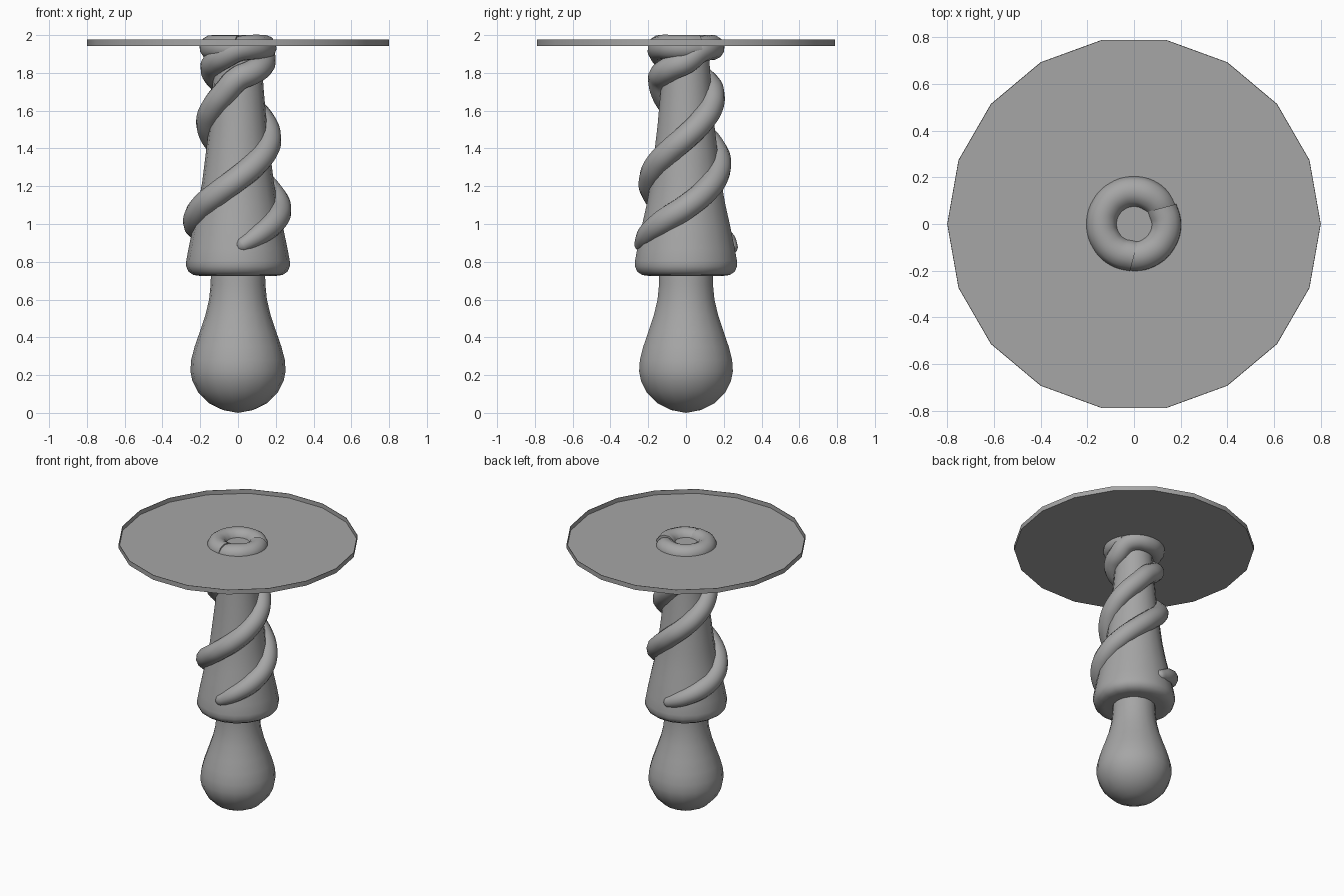
import bpy, bmesh
from math import cos, sin, pi, radians

cube = bpy.data.objects.get("Cube")
if cube:
    bpy.data.objects.remove(cube)

grey = bpy.data.materials.new("plain grey")
GREY = (0.38, 0.38, 0.38, 1)
grey.use_nodes = True
grey.diffuse_color = GREY
grey.node_tree.nodes["Principled BSDF"].inputs["Base Color"].default_value = GREY

SIDES = 18


def add_object(name, mesh):
    """Link a mesh as a grey, smooth object with sharp corners kept."""
    mesh.materials.clear()
    mesh.materials.append(grey)
    obj = bpy.data.objects.new(name, mesh)
    bpy.context.collection.objects.link(obj)
    bpy.ops.object.select_all(action='DESELECT')
    obj.select_set(True)
    bpy.context.view_layer.objects.active = obj
    bpy.ops.object.shade_smooth_by_angle(angle=radians(50))


def lathe(name, profile):
    """Spin (radius, height) pairs around z."""
    bm = bmesh.new()
    verts = [bm.verts.new((r, 0, z)) for r, z in profile]
    edges = [bm.edges.new(pair) for pair in zip(verts, verts[1:])]
    bmesh.ops.spin(bm, geom=verts + edges, cent=(0, 0, 0), axis=(0, 0, 1),
                   angle=2 * pi, steps=SIDES, use_merge=True)
    bmesh.ops.remove_doubles(bm, verts=bm.verts, dist=0.0005)
    bmesh.ops.recalc_face_normals(bm, faces=bm.faces)
    mesh = bpy.data.meshes.new(name)
    bm.to_mesh(mesh)
    bm.free()
    add_object(name, mesh)


def lookup(table, x):
    """Linear interpolation in a table of (x, value) pairs."""
    for (x0, v0), (x1, v1) in zip(table, table[1:]):
        if x <= x1:
            return v0 + (v1 - v0) * max(0, x - x0) / (x1 - x0)
    return table[-1][1]


# distance of the strand centre from the axis, by height
REACH = [(0.86, 0.237), (1.0, 0.227), (1.1, 0.213), (1.22, 0.185),
         (1.35, 0.17), (1.5, 0.16), (1.7, 0.137), (1.85, 0.132), (1.935, 0.138)]
# thickness factor by degrees from the lower tip
TAPER = [(0, 0.35), (5, 0.6), (30, 0.85), (60, 1)]


def strand(name, climb):
    """Tube that winds upward; climb holds (angle in degrees, height)."""
    curve = bpy.data.curves.new(name, 'CURVE')
    curve.dimensions = '3D'
    curve.bevel_depth = 0.067
    curve.bevel_resolution = 4
    curve.resolution_u = 6
    curve.use_fill_caps = True
    start, end = climb[0][0], climb[-1][0]
    angles = [start, start + 5] + list(range(start + 30, end + 1, 30))
    spline = curve.splines.new('BEZIER')
    spline.bezier_points.add(len(angles) - 1)
    for point, a in zip(spline.bezier_points, angles):
        z = lookup(climb, a)
        r = lookup(REACH, z)
        point.co = (r * cos(radians(a)), r * sin(radians(a)), z)
        point.handle_left_type = point.handle_right_type = 'AUTO'
        point.radius = lookup(TAPER, a - start)
    helper = bpy.data.objects.new(name + " path", curve)
    bpy.context.collection.objects.link(helper)
    bpy.context.view_layer.update()
    mesh = bpy.data.meshes.new_from_object(
        helper.evaluated_get(bpy.context.evaluated_depsgraph_get()))
    bpy.data.objects.remove(helper)
    add_object(name, mesh)


# rounded grip at the bottom
lathe("handle", [(0, 0), (0.08, 0.015), (0.155, 0.052), (0.212, 0.11),
                 (0.242, 0.17), (0.252, 0.22), (0.248, 0.28), (0.23, 0.35),
                 (0.202, 0.43), (0.172, 0.52), (0.153, 0.6), (0.145, 0.68),
                 (0.143, 0.76), (0, 0.76)])

# tapered shaft with a rolled lower rim
lathe("shaft", [(0, 0.735), (0.2, 0.725), (0.235, 0.73), (0.262, 0.748),
                (0.274, 0.775), (0.274, 0.805), (0.262, 0.87), (0.235, 1.0),
                (0.212, 1.1), (0.19, 1.22), (0.17, 1.38), (0.153, 1.52),
                (0.137, 1.7), (0.13, 1.8), (0.12, 1.955), (0, 1.955)])

# broad shallow tray: thin floor with a low upright rim
lathe("disc", [(0, 1.943), (0.8, 1.943), (0.8, 1.977), (0.797, 1.977),
               (0.797, 1.946), (0, 1.946)])

# two winding strands that close into a ring on top
strand("front_strand", [(-90, 0.875), (0, 1.09), (90, 1.33), (180, 1.55),
                        (270, 1.77), (360, 1.86), (390, 1.915),
                        (420, 1.934), (630, 1.935)])
strand("back_strand", [(90, 0.865), (180, 1.02), (270, 1.24), (360, 1.46),
                       (450, 1.69), (540, 1.83), (600, 1.89),
                       (630, 1.925), (660, 1.935), (750, 1.935)])
